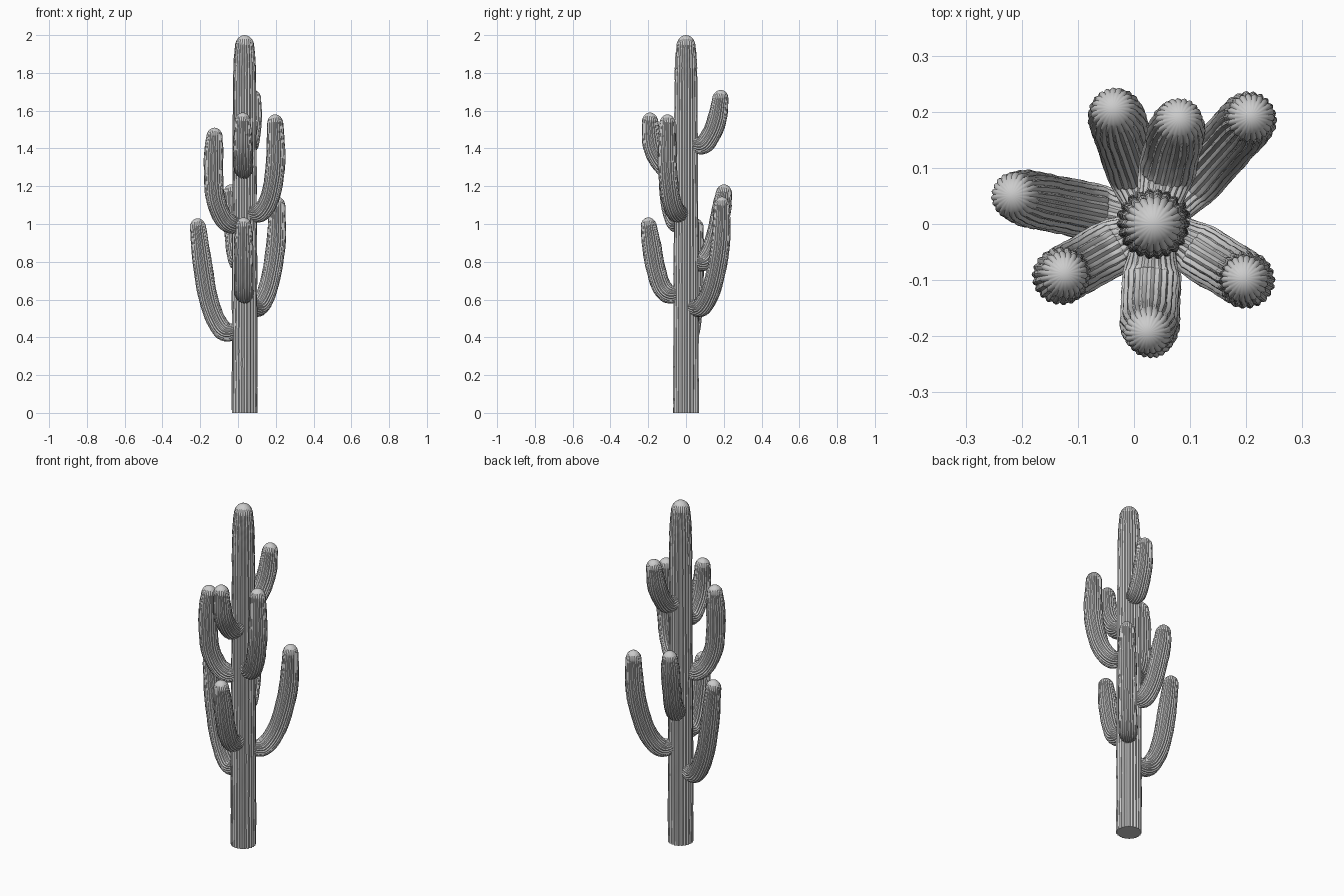
import bpy, bmesh, math, random
from mathutils import Vector

if "Cube" in bpy.data.objects:
    bpy.data.objects.remove(bpy.data.objects["Cube"])

random.seed(4)
RIBS, PER_RIB = 22, 4
AXIS = Vector((0.035, 0.0, 0.0))


def catmull(pts, steps):
    """Smooth a list of (distance, height, radius) points."""
    p = [Vector(q) for q in pts]
    p = [2 * p[0] - p[1]] + p + [2 * p[-1] - p[-2]]
    out = []
    for a, b, c, d in zip(p, p[1:], p[2:], p[3:]):
        for k in range(steps):
            t = k / steps
            out.append(0.5 * (2 * b + (c - a) * t + (2 * a - 5 * b + 4 * c - d) * t * t
                              + (3 * b - a - 3 * c + d) * t ** 3))
    return out + [p[-2]]


def ribbed_stem(name, heading, pts, dome, steps=6, cap_start=False):
    """Sweep a ribbed round section along a path in a vertical plane, ending in a dome."""
    out = Vector((math.cos(heading), math.sin(heading), 0))
    side = Vector((-math.sin(heading), math.cos(heading), 0))
    up = Vector((0, 0, 1))
    path = catmull(pts, steps)
    n = len(path)
    rings = []                      # centre, section axis, radius, rib strength
    for i, q in enumerate(path):
        t = path[min(i + 1, n - 1)] - path[max(i - 1, 0)]
        t = (out * t.x + up * t.y).normalized()
        rings.append((AXIS + out * q.x + up * q.y, t, q.z, 1.0))
    centre, t, r, _ = rings[-1]
    for k in range(1, 7):
        a = k / 7 * math.pi / 2
        rings.append((centre + t * dome * math.sin(a), t, r * math.cos(a), 1 - 0.12 * k))

    bm = bmesh.new()
    count = RIBS * PER_RIB
    phase = random.uniform(0, 6.28)
    loops = []
    for i, (c, t, r, s) in enumerate(rings):
        b = t.cross(side)
        loop = []
        for j in range(count):
            a = 2 * math.pi * j / count
            rib = abs(math.sin(a * RIBS / 2))       # rounded ribs, sharp grooves
            wob = 0.012 * math.sin(3 * a + i * 0.9 + phase) + 0.01 * math.sin(7 * a - i * 1.7)
            rr = r * (1 + s * (0.09 * (rib - 0.75) + wob))
            loop.append(bm.verts.new(c + (side * math.cos(a) + b * math.sin(a)) * rr))
        loops.append(loop)
    for lo, hi in zip(loops, loops[1:]):
        for j in range(count):
            k = (j + 1) % count
            bm.faces.new((lo[j], lo[k], hi[k], hi[j]))
    tip = bm.verts.new(centre + rings[-1][1] * dome)
    for j in range(count):
        bm.faces.new((loops[-1][j], loops[-1][(j + 1) % count], tip))
    bm.faces.new(loops[0][::-1])
    if cap_start:                   # level foot on the ground
        for v in loops[0]:
            v.co.z = 0
    bmesh.ops.recalc_face_normals(bm, faces=bm.faces)
    me = bpy.data.meshes.new(name)
    bm.to_mesh(me)
    bm.free()
    ob = bpy.data.objects.new(name, me)
    bpy.context.collection.objects.link(ob)
    bpy.context.view_layer.objects.active = ob
    ob.select_set(True)
    bpy.ops.object.shade_smooth_by_angle(angle=math.radians(40))
    ob.select_set(False)


# Trunk
ribbed_stem("trunk", 0, [(0, 0, .067), (0, .6, .066), (0, 1.2, .063), (0, 1.7, .060),
                         (0, 1.86, .057), (0, 1.94, .050)], .06, steps=9, cap_start=True)

# Arms: tip x, tip y, then (outward fraction of the tip, height) along the arm, tip height
arms = {
    "low_left_arm": (-.212, .05, [(.42, .43), (.63, .50), (.79, .62), (.91, .80), (1, .98)], 1.03),
    "upper_left_arm": (-.125, -.09, [(.46, 1.0), (.74, 1.04), (.97, 1.14), (1.03, 1.27), (1.02, 1.38), (1, 1.46)], 1.51),
    "high_front_arm": (.025, -.19, [(.5, 1.29), (.76, 1.34), (.94, 1.42), (1, 1.54)], 1.59),
    "low_front_arm": (.03, -.197, [(.45, .63), (.66, .67), (.82, .77), (.92, .88), (1, .985)], 1.035),
    "upper_right_arm": (.197, -.098, [(.5, 1.06), (.78, 1.12), (.95, 1.23), (1.02, 1.36), (1, 1.53)], 1.58),
    "low_back_right_arm": (.208, .19, [(.42, .56), (.68, .64), (.86, .77), (.97, .92), (1, 1.09)], 1.145),
    "high_back_arm": (.08, .182, [(.5, 1.42), (.75, 1.48), (.91, 1.56), (1, 1.66)], 1.71),
    "middle_back_arm": (-.035, .2, [(.45, .80), (.68, .87), (.85, .99), (.95, 1.09), (1, 1.16)], 1.21),
}
for name, (x, y, route, top) in arms.items():
    d = Vector((x, y, 0)) - AXIS
    reach = d.length
    pts = [(.035, route[0][1] + .005, .038)]
    pts += [(f * reach, z, .050) for f, z in route[:-1]]
    pts.append((reach, route[-1][1], .042))
    ribbed_stem(name, math.atan2(d.y, d.x), pts, top - route[-1][1])
